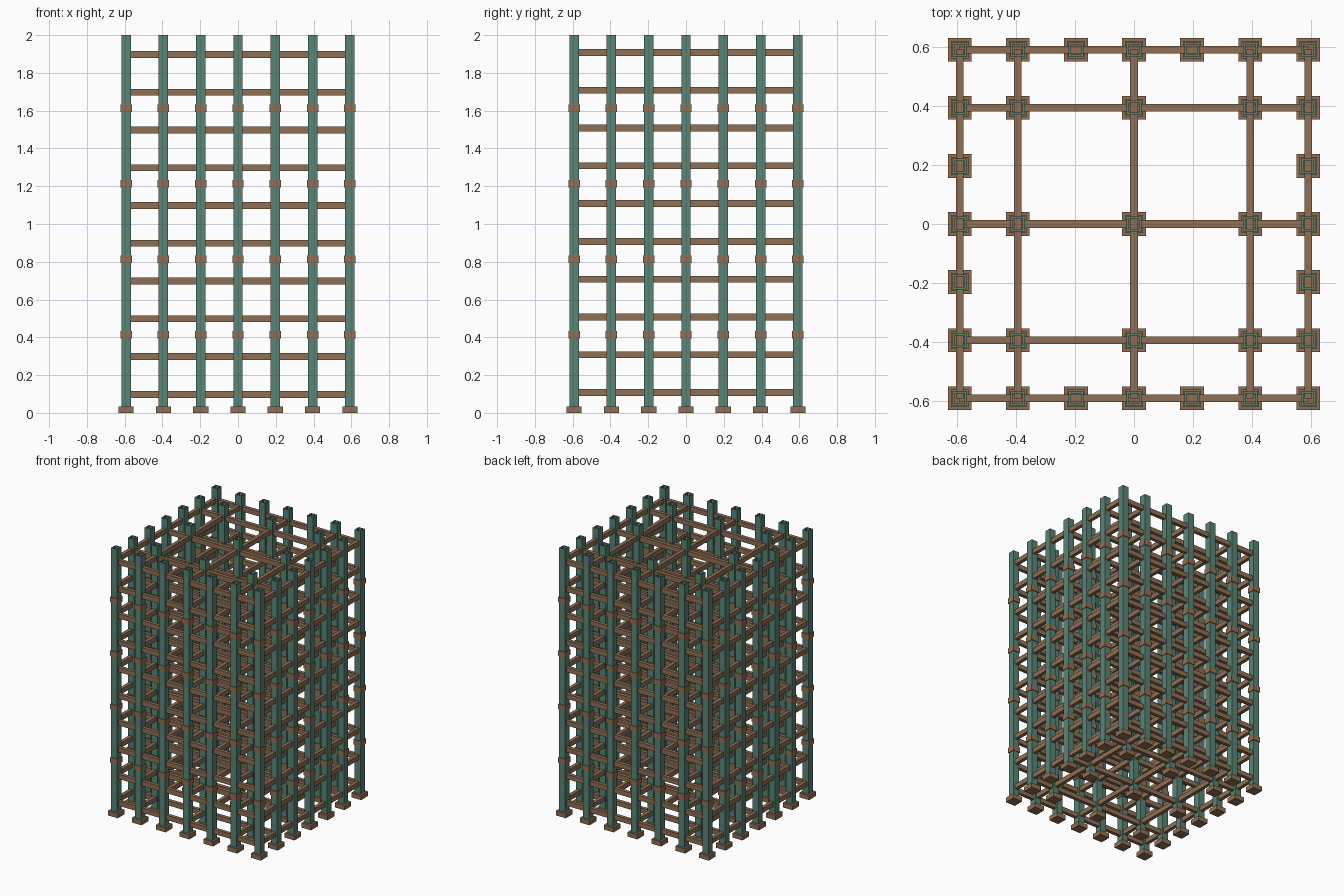
import bpy, bmesh
from mathutils import Vector

if "Cube" in bpy.data.objects:
    bpy.data.objects.remove(bpy.data.objects["Cube"])


def material(name, rgb):
    m = bpy.data.materials.new(name)
    m.diffuse_color = (*rgb, 1)
    m.use_nodes = True
    m.node_tree.nodes["Principled BSDF"].inputs["Base Color"].default_value = m.diffuse_color
    return m


GREEN = material("green steel", (0.10, 0.23, 0.18))
BROWN = material("brown timber", (0.28, 0.16, 0.09))


def box(bm, centre, size):
    made = bmesh.ops.create_cube(bm, size=1)
    for v in made["verts"]:
        v.co = Vector(centre) + Vector(a * b for a, b in zip(v.co, size))


def tube(bm, x, y, z0, z1, outer, inner):
    """Square tube: outer and inner skins joined by end rings."""
    corners = [(-1, -1), (1, -1), (1, 1), (-1, 1)]
    rings = [[bm.verts.new((x + a * w / 2, y + b * w / 2, z)) for a, b in corners]
             for w, z in ((outer, z0), (outer, z1), (inner, z1), (inner, z0))]
    for r in range(4):
        p, q = rings[r], rings[(r + 1) % 4]
        for i in range(4):
            j = (i + 1) % 4
            bm.faces.new((p[i], p[j], q[j], q[i]))


def finish(name, bm, mat):
    bmesh.ops.recalc_face_normals(bm, faces=bm.faces)
    mesh = bpy.data.meshes.new(name)
    bm.to_mesh(mesh)
    bm.free()
    mesh.materials.append(mat)
    bpy.context.collection.objects.link(bpy.data.objects.new(name, mesh))


EDGE = 0.592
INNER = 0.395
lines = [-EDGE, -INNER, -0.197, 0, 0.197, INNER, EDGE]
main = [-EDGE, -INNER, 0, INNER, EDGE]
# Full perimeter plus a three by three core
posts = [(x, y) for x in lines for y in lines
         if EDGE in (abs(x), abs(y)) or (x in main and y in main)]

# Hollow posts
bm = bmesh.new()
for x, y in posts:
    tube(bm, x, y, 0.02, 2.0, 0.05, 0.034)
finish("posts", bm, GREEN)

# Foot plates
bm = bmesh.new()
for x, y in posts:
    box(bm, (x, y, 0.0175), (0.08, 0.08, 0.035))
finish("foot_plates", bm, BROWN)

# Collars around the posts
bm = bmesh.new()
for x, y in posts:
    for k in range(4):
        z = 0.413 + 0.4 * k
        tube(bm, x, y, z - 0.02, z + 0.02, 0.06, 0.048)
finish("collars", bm, BROWN)

# Horizontal rails, the two directions slightly offset in height
for name, swap, dz in (("cross_rails", False, 0.098), ("depth_rails", True, 0.108)):
    bm = bmesh.new()
    for k in range(10):
        z = dz + 0.2 * k
        for p in main:
            c = (p, 0, z) if swap else (0, p, z)
            s = (0.026, 2 * EDGE, 0.036) if swap else (2 * EDGE, 0.026, 0.036)
            box(bm, c, s)
    finish(name, bm, BROWN)
